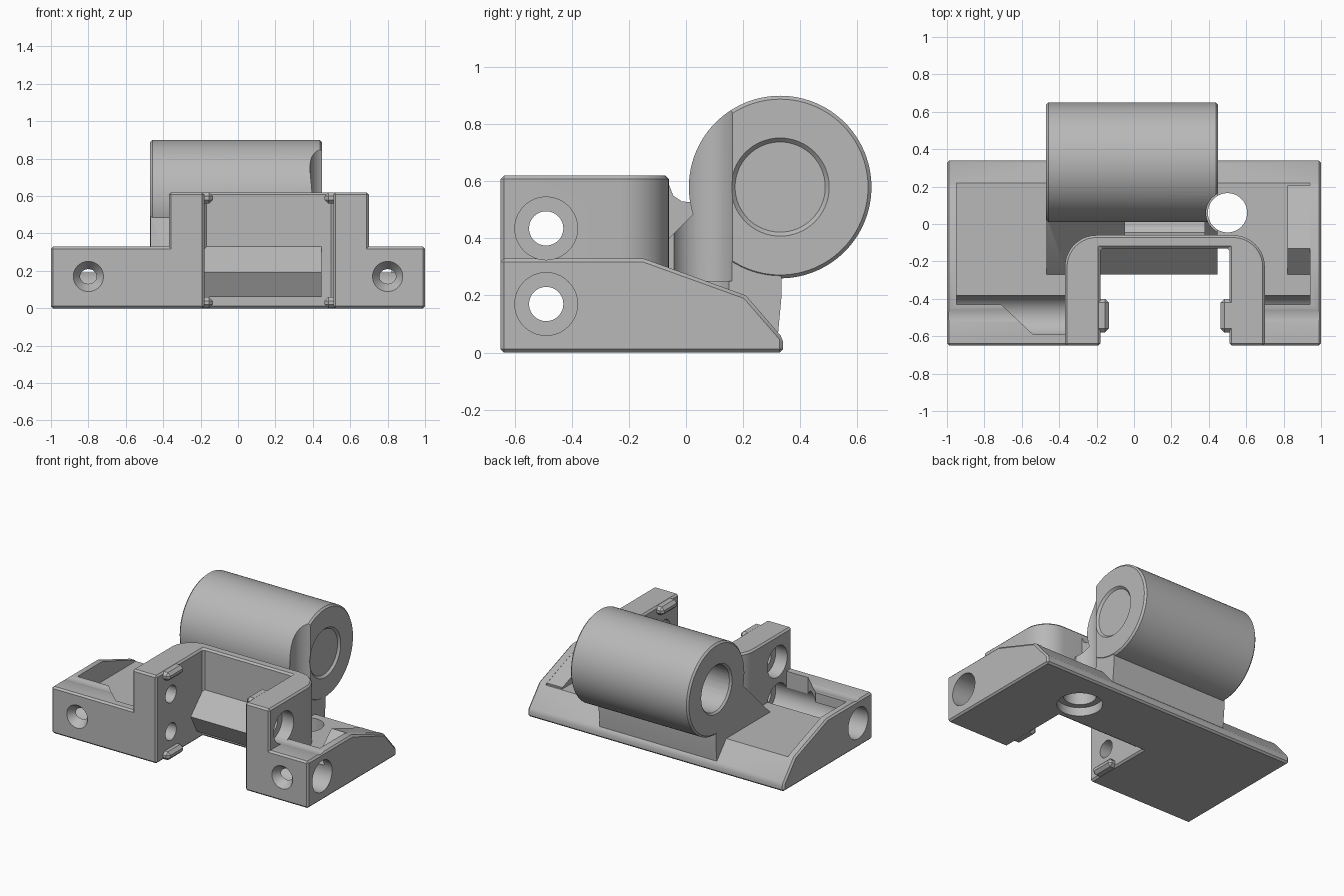
import bpy, bmesh, math
from mathutils import Vector, Matrix

cube = bpy.data.objects.get("Cube")
if cube:
    bpy.data.objects.remove(cube, do_unlink=True)

grey = bpy.data.materials.new("machined grey")
grey.use_nodes = True
grey.diffuse_color = (0.48, 0.48, 0.48, 1)
grey.node_tree.nodes["Principled BSDF"].inputs["Base Color"].default_value = (0.48, 0.48, 0.48, 1)


def activate(ob):
    bpy.ops.object.select_all(action='DESELECT')
    ob.select_set(True)
    bpy.context.view_layer.objects.active = ob


def finish(name, bm, chamfer=0):
    bmesh.ops.recalc_face_normals(bm, faces=bm.faces)
    mesh = bpy.data.meshes.new(name)
    bm.to_mesh(mesh)
    bm.free()
    mesh.materials.append(grey)
    ob = bpy.data.objects.new(name, mesh)
    bpy.context.collection.objects.link(ob)
    if chamfer:
        mod = ob.modifiers.new("chamfer", 'BEVEL')
        mod.width, mod.segments = chamfer, 1
        mod.limit_method, mod.angle_limit = 'ANGLE', math.radians(30)
        activate(ob)
        bpy.ops.object.modifier_apply(modifier=mod.name)
    return ob


def prism(name, outline, axis, lo, hi, chamfer=0):
    """Extrude a flat outline along x (outline in y, z) or z (outline in x, y)."""
    bm = bmesh.new()
    place = (lambda a, b: (lo, a, b)) if axis == 'x' else (lambda a, b: (a, b, lo))
    face = bm.faces.new([bm.verts.new(place(a, b)) for a, b in outline])
    shift = Vector((hi - lo, 0, 0)) if axis == 'x' else Vector((0, 0, hi - lo))
    new = bmesh.ops.extrude_face_region(bm, geom=[face])["geom"]
    bmesh.ops.translate(bm, vec=shift, verts=[v for v in new if isinstance(v, bmesh.types.BMVert)])
    return finish(name, bm, chamfer)


def box(name, x, y, z, chamfer=0):
    return prism(name, [(x[0], y[0]), (x[1], y[0]), (x[1], y[1]), (x[0], y[1])], 'z', *z, chamfer)


def rod(name, start, end, r1, r2=None, sides=64, chamfer=0):
    a, b = Vector(start), Vector(end)
    bm = bmesh.new()
    turn = (b - a).to_track_quat('Z', 'Y').to_matrix().to_4x4()
    bmesh.ops.create_cone(bm, cap_ends=True, segments=sides, radius1=r1,
                          radius2=r1 if r2 is None else r2, depth=(b - a).length,
                          matrix=Matrix.Translation((a + b) / 2) @ turn)
    return finish(name, bm, chamfer)


def combine(target, other, operation):
    mod = target.modifiers.new("combine", 'BOOLEAN')
    mod.operation, mod.solver, mod.object = operation, 'EXACT', other
    activate(target)
    bpy.ops.object.modifier_apply(modifier=mod.name)
    bpy.data.objects.remove(other, do_unlink=True)


def arc(cx, cy, r, start, end, steps=10):
    angles = [math.radians(start + (end - start) * i / steps) for i in range(steps + 1)]
    return [(cx + r * math.cos(t), cy + r * math.sin(t)) for t in angles]


# Base plate with sloped back, hollowed by a shallow tray
body = prism("bracket_body", [(-.65, 0), (.34, 0), (.34, .05), (.21, .2), (-.15, .33), (-.65, .33)],
             'x', -1, 1, .012)
tray = prism("tray_cutter", [(-.95, .5), (-.95, -.43), (-.71, -.43), (-.54, -.59), (-.3, -.59),
                             (-.3, -.43), (.94, -.43), (.94, .5)], 'z', .19, 1)
combine(body, tray, 'DIFFERENCE')
combine(body, box("opening_cutter", (-.26, .58), (-.8, -.1), (-.1, 1)), 'DIFFERENCE')

# Thick left rib
combine(body, prism("left_rib", [(-.28, .18), (-.13, .322), (.205, .2), (.205, .18)],
                    'x', .82, .97), 'UNION')

# Upright channel with rounded back corners
channel = ([(.51, -.65), (.70, -.65)] + arc(.53, -.23, .17, 0, 90) + arc(-.20, -.23, .17, 90, 180)
           + [(-.37, -.65), (-.18, -.65), (-.18, -.13), (.51, -.13)])
combine(body, prism("channel", channel, 'z', 0, .62, .012), 'UNION')

# Tube with its sloped support and the small fillet toward the channel
combine(body, prism("tube_support", [(-.27, .19), (.03, .49), (.2, .58), (.335, .4), (.335, .2),
                                     (.322, .06), (.2, .06), (-.2, .06)], 'x', -.467, .447), 'UNION')
combine(body, prism("fillet", [(-.08, .2), (-.08, .59), (-.058, .585), (-.045, .55), (-.015, .53),
                               (.03, .525), (.1, .5), (.1, .2)], 'x', -.05, .38), 'UNION')
combine(body, rod("tube", (-.47, .33, .58), (.45, .33, .58), .32, sides=96, chamfer=.012), 'UNION')
combine(body, rod("bore_cutter", (-.8, .33, .58), (.8, .33, .58), .16), 'DIFFERENCE')
for inner, outer in ((-.455, -.5), (.435, .48)):
    combine(body, rod("bore_chamfer_cutter", (inner, .33, .58), (outer, .33, .58), .158, .2), 'DIFFERENCE')

# Guide tabs at top and bottom of the channel arms
for x in ((-.21, -.135), (.463, .54)):
    for z in ((.001, .06), (.56, .619)):
        combine(body, box("tab", x, (-.58, -.4), z, .02), 'UNION')

# Cross bolt holes with wide outer counterbores
for z in (.17, .435):
    combine(body, rod("bolt_cutter", (-1.2, -.49, z), (1.2, -.49, z), .06, sides=48), 'DIFFERENCE')
    for inner, outer in ((-.28, -1.2), (.61, 1.2)):
        combine(body, rod("counterbore_cutter", (inner, -.49, z), (outer, -.49, z), .11), 'DIFFERENCE')

# Countersunk front holes
for x in (-.8, .8):
    combine(body, rod("countersink_cutter", (x, -.66, .17), (x, -.58, .17), .088, .03, 48), 'DIFFERENCE')
    combine(body, rod("front_hole_cutter", (x, -.6, .17), (x, -.5, .17), .03, sides=32), 'DIFFERENCE')

# Vertical screw hole beside the tube
for z0, z1, r in ((-.1, 1, .105), (.25, 1.1, .115), (-.2, .06, .145)):
    combine(body, rod("screw_cutter", (.5, .06, z0), (.5, .06, z1), r), 'DIFFERENCE')

activate(body)
bpy.ops.object.shade_smooth_by_angle(angle=math.radians(25))
